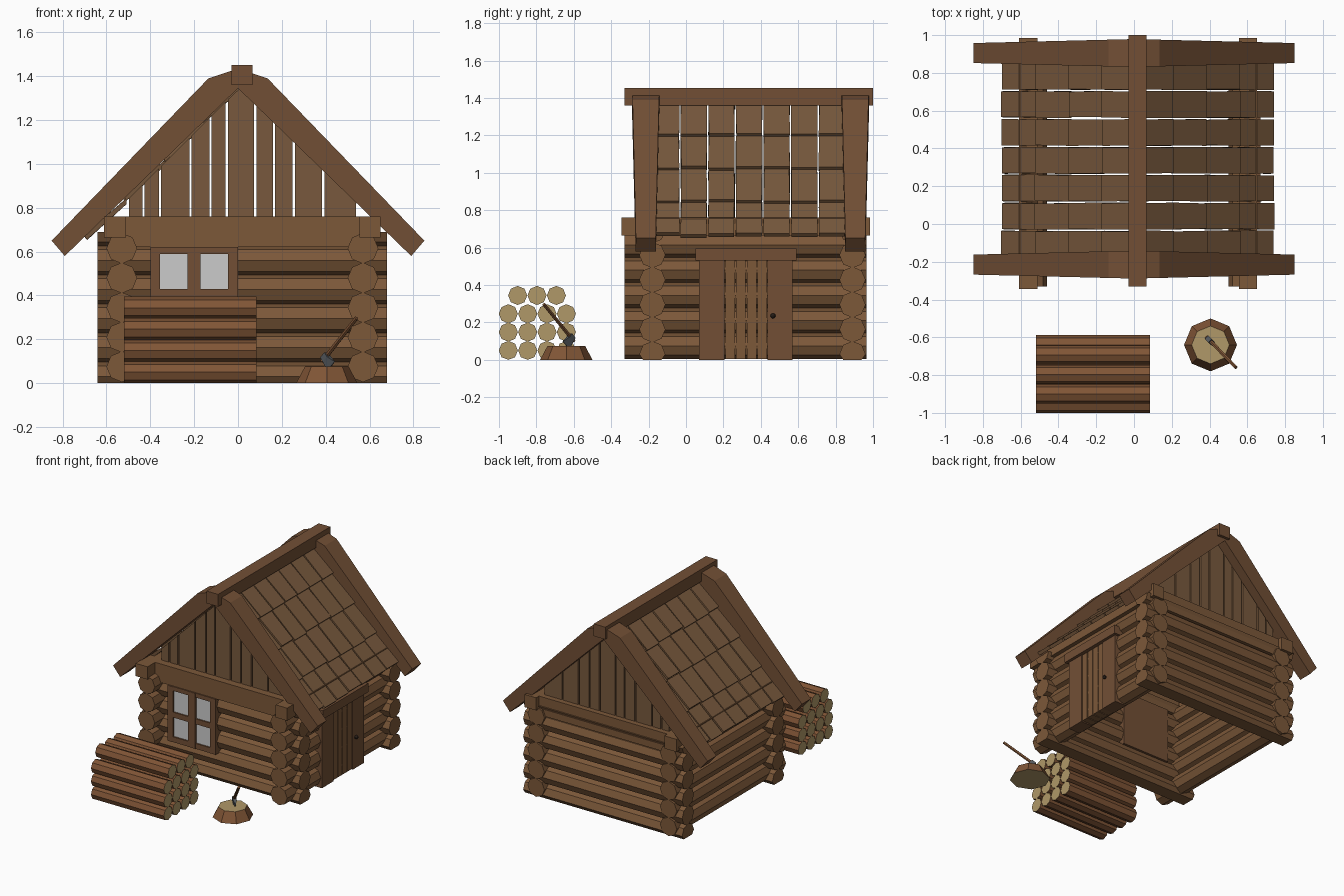
import bpy, bmesh, math, random
from mathutils import Vector, Matrix

if "Cube" in bpy.data.objects:
    bpy.data.objects.remove(bpy.data.objects["Cube"])

random.seed(4)


def material(name, r, g, b):
    lin = [((c / 255 + 0.055) / 1.055) ** 2.4 for c in (r, g, b)]
    m = bpy.data.materials.new(name)
    m.diffuse_color = (*lin, 1)
    m.use_nodes = True
    m.node_tree.nodes["Principled BSDF"].inputs["Base Color"].default_value = m.diffuse_color
    return m


LOG = material("log_brown", 124, 88, 57)
BEAM = material("beam_brown", 114, 79, 53)
PLANK = material("plank_brown", 120, 89, 61)
BARK = material("bark_brown", 128, 85, 54)
PALE = material("cut_wood", 176, 152, 104)
GLASS = material("glass_grey", 190, 190, 190)
STEEL = material("steel", 84, 88, 92)
DARK = material("dark_iron", 45, 35, 28)


def finish(bm, name, mats):
    bmesh.ops.recalc_face_normals(bm, faces=bm.faces[:])
    me = bpy.data.meshes.new(name)
    bm.to_mesh(me)
    bm.free()
    for m in mats:
        me.materials.append(m)
    ob = bpy.data.objects.new(name, me)
    bpy.context.collection.objects.link(ob)
    return ob


def box(name, x0, x1, y0, y1, z0, z1, mat):
    bm = bmesh.new()
    bmesh.ops.create_cube(bm, size=1)
    for v in bm.verts:
        v.co = ((x0 + x1) / 2 + v.co.x * (x1 - x0), (y0 + y1) / 2 + v.co.y * (y1 - y0),
                (z0 + z1) / 2 + v.co.z * (z1 - z0))
    return finish(bm, name, [mat])


def prism(name, profile, y_range, mat, jitter=0):
    """Extrude an (x, z) profile along y; y_range(x) gives both ends."""
    bm = bmesh.new()
    rings = []
    for side in (0, 1):
        rings.append([bm.verts.new((x, y_range(x)[side] + random.uniform(-jitter, jitter), z))
                      for x, z in profile])
    n = len(profile)
    for r in rings:
        bm.faces.new(r)
    for i in range(n):
        j = (i + 1) % n
        bm.faces.new((rings[0][i], rings[0][j], rings[1][j], rings[1][i]))
    return finish(bm, name, [mat])


def rod(name, a, b, r1, r2, mats, sides=8, top=9):
    """Faceted cylinder from a to b, flattened at the ground and at height top;
    a second material colours the ends."""
    a, b = Vector(a), Vector(b)
    d = b - a
    bm = bmesh.new()
    bmesh.ops.create_cone(bm, cap_ends=True, segments=sides, radius1=r1, radius2=r2, depth=d.length)
    if len(mats) > 1:
        for f in bm.faces:
            if abs(f.normal.z) > 0.95:
                f.material_index = 1
    turn = d.to_track_quat('Z', 'Y').to_matrix().to_4x4()
    bm.transform(Matrix.Translation((a + b) / 2) @ turn)
    for v in bm.verts:
        v.co.z = min(max(v.co.z, 0), top)
    return finish(bm, name, mats)


# Log walls, the two directions interlocking half a log apart
CX, WALL_X, WALL_Y = 0.02, (-0.53, 0.57), (-0.18, 0.89)
for i in range(5):
    z = 0.075 + 0.135 * i
    for x in WALL_X:
        rod("side_log", (x, -0.33, z), (x, 0.965, z), 0.07, 0.07, [LOG])
for i in range(6):
    z = 0.03 + 0.1325 * i
    for y in WALL_Y:
        rod("cross_log", (-0.64, y, z), (0.68, y, z), 0.07, 0.07, [LOG], top=0.69)

# Wall plates and tie beams under the gables
for x0, x1 in ((-0.61, -0.51), (0.555, 0.65)):
    box("wall_plate", x0, x1, -0.345, 0.985, 0.665, 0.76, LOG)
for y in WALL_Y:
    box("tie_beam", -0.54, 0.58, y - 0.075, y + 0.06, 0.62, 0.76, LOG)

# Gable planks, vertical and cut to the roof slope
edges = [-0.5, -0.43, -0.355, -0.215, -0.125, -0.05, 0.08, 0.165, 0.255, 0.39, 0.545]
for y in WALL_Y:
    for a, b in zip(edges, edges[1:]):
        a, b = a + 0.004, b - 0.006
        prof = [(a, 0.75), (b, 0.75), (b, 1.36 - abs(b - CX)), (a, 1.36 - abs(a - CX))]
        if a < CX < b:
            prof.insert(3, (CX, 1.355))
        prism("gable_plank", prof, lambda x: (y - 0.02, y + 0.02), PLANK)

# Roof planks in four lapped rows of seven on each slope
for s in (-1, 1):
    for row in range(4):
        for col in range(7):
            d0 = max(0.01, 0.19 + 0.177 * (row - 1) - 0.015)
            d1 = 0.19 + 0.177 * row + random.uniform(-0.004, 0.004)
            y0 = -0.18 + 0.1477 * col
            drop = random.uniform(0, 0.006)
            prof = [(CX + s * d0, 1.372 - d0), (CX + s * d1, 1.40 - d1 - drop),
                    (CX + s * (d1 - 0.016), 1.382 - d1 - drop), (CX + s * d0, 1.345 - d0)]
            prism("roof_plank", prof, lambda x: (y0 + 0.005, y0 + 0.143), PLANK, 0.003)

# Bargeboards, thinner towards the eaves, and the ridge beam
for y in (-0.215, 0.905):
    for s in (-1, 1):
        prof = [(0.85, 0.65), (0.79, 0.58), (0, 1.345), (0, 1.435), (0.135, 1.39)]

        def thick(x):
            t = 0.074 - 0.021 * abs(x) / 0.85
            return y - t, y + t
        prism("bargeboard", [(s * x, z) for x, z in prof], thick, BEAM)
box("ridge_beam", -0.03, 0.066, -0.33, 1.0, 1.36, 1.452, BEAM)

# Window with four panes
for x0, x1 in ((-0.40, -0.355), (-0.23, -0.17), (-0.045, 0.0)):
    box("window_upright", x0, x1, -0.265, -0.12, 0.205, 0.62, BEAM)
for z0, z1 in ((0.205, 0.245), (0.39, 0.43), (0.59, 0.622)):
    box("window_rail", -0.398, -0.002, -0.263, -0.12, z0, z1, BEAM)
box("window_glass", -0.38, -0.02, -0.252, -0.125, 0.22, 0.61, GLASS)
box("window_back", -0.40, 0.0, -0.13, -0.11, 0.205, 0.62, BEAM)

# Door: jambs, lintel, planks and knob
for y0, y1 in ((0.07, 0.205), (0.435, 0.57)):
    box("door_jamb", 0.55, 0.648, y0, y1, 0.0, 0.535, BEAM)
box("door_lintel", 0.55, 0.67, 0.05, 0.59, 0.53, 0.595, BEAM)
for i in range(4):
    y0 = 0.207 + 0.0575 * i
    box("door_plank", 0.55, 0.642, y0 + 0.003, y0 + 0.054, 0.005, 0.53, LOG)
bm = bmesh.new()
bmesh.ops.create_uvsphere(bm, u_segments=8, v_segments=6, radius=0.014)
bm.transform(Matrix.Translation((0.658, 0.465, 0.235)))
finish(bm, "door_knob", [DARK])

# Firewood pile
for row in range(4):
    for i in range(4 if row < 3 else 3):
        y = -0.95 + 0.1035 * i + (0.05 if row == 3 else 0)
        z = 0.05 + 0.098 * row
        rod("firewood", (-0.52, y, z), (0.085, y, z), 0.051, 0.051, [BARK, PALE])

# Chopping block
rod("stump", (0.405, -0.64, 0), (0.405, -0.64, 0.075), 0.14, 0.1, [BARK, PALE])

# Axe: handle and wedge head biting into the block
foot, tip = Vector((0.385, -0.60, 0.10)), Vector((0.54, -0.76, 0.297))
rod("axe_handle", foot, tip, 0.011, 0.01, [BARK], sides=6)
along = (tip - foot).normalized()
side = along.cross(Vector((0, 0, 1))).normalized()
down = along.cross(side).normalized()
if down.z > 0:
    down = -down
centre = foot + along * 0.028
bm = bmesh.new()
rings = []
for t, half_h, half_w in ((-0.014, 0.018, 0.013), (0.012, 0.018, 0.013), (0.055, 0.032, 0.002)):
    rings.append([bm.verts.new(centre + down * t + along * u * half_h + side * v * half_w)
                  for u, v in ((-1, -1), (1, -1), (1, 1), (-1, 1))])
bm.faces.new(rings[0])
bm.faces.new(rings[-1])
for p, q in zip(rings, rings[1:]):
    for i in range(4):
        bm.faces.new((p[i], p[(i + 1) % 4], q[(i + 1) % 4], q[i]))
finish(bm, "axe_head", [STEEL])
